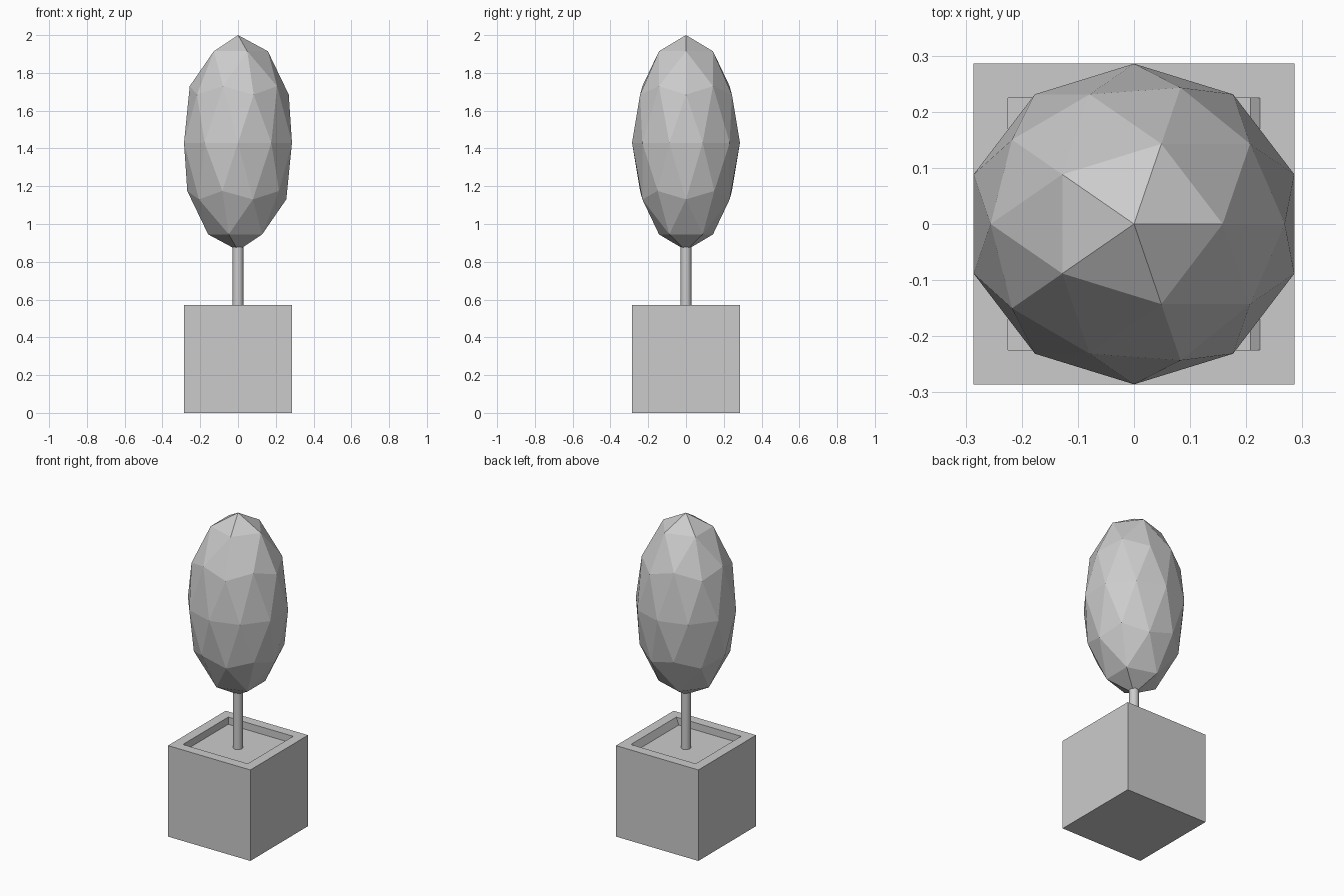
import bpy, bmesh

if "Cube" in bpy.data.objects:
    bpy.data.objects.remove(bpy.data.objects["Cube"])

H = 0.286          # planter half width
TOP = 0.571        # rim height
SOIL = 0.526       # soil height inside the recess


def rect(bm, x0, x1, y, z):
    return [bm.verts.new(p) for p in ((x0, -y, z), (x1, -y, z), (x1, y, z), (x0, y, z))]


# Square planter: base, outer wall, rim, recess wall and soil as stacked loops
bm = bmesh.new()
loops = [rect(bm, -H, H, H, 0), rect(bm, -H, H, H, TOP),
         rect(bm, -0.225, 0.225, 0.225, TOP), rect(bm, -0.225, 0.208, 0.225, SOIL)]
for a, b in zip(loops, loops[1:]):
    for i in range(4):
        j = (i + 1) % 4
        bm.faces.new((a[i], a[j], b[j], b[i]))
bm.faces.new(loops[0][::-1])
bm.faces.new(loops[-1])
bmesh.ops.recalc_face_normals(bm, faces=bm.faces)
mesh = bpy.data.meshes.new("planter")
bm.to_mesh(mesh)
bm.free()
bpy.context.collection.objects.link(bpy.data.objects.new("planter", mesh))

# Thin round trunk from the soil into the foliage
z0, z1 = SOIL, 0.9
bpy.ops.mesh.primitive_cylinder_add(vertices=32, radius=0.028, depth=z1 - z0,
                                    location=(0, 0, (z0 + z1) / 2))
bpy.context.object.name = "trunk"
bpy.ops.object.shade_smooth_by_angle()

# Faceted egg-shaped foliage
bpy.ops.mesh.primitive_ico_sphere_add(subdivisions=2, radius=1, location=(0, 0, 1.43))
foliage = bpy.context.object
foliage.name = "foliage"
foliage.scale = (0.3005, 0.2857, 0.57)
bpy.ops.object.transform_apply(location=False, rotation=False, scale=True)
